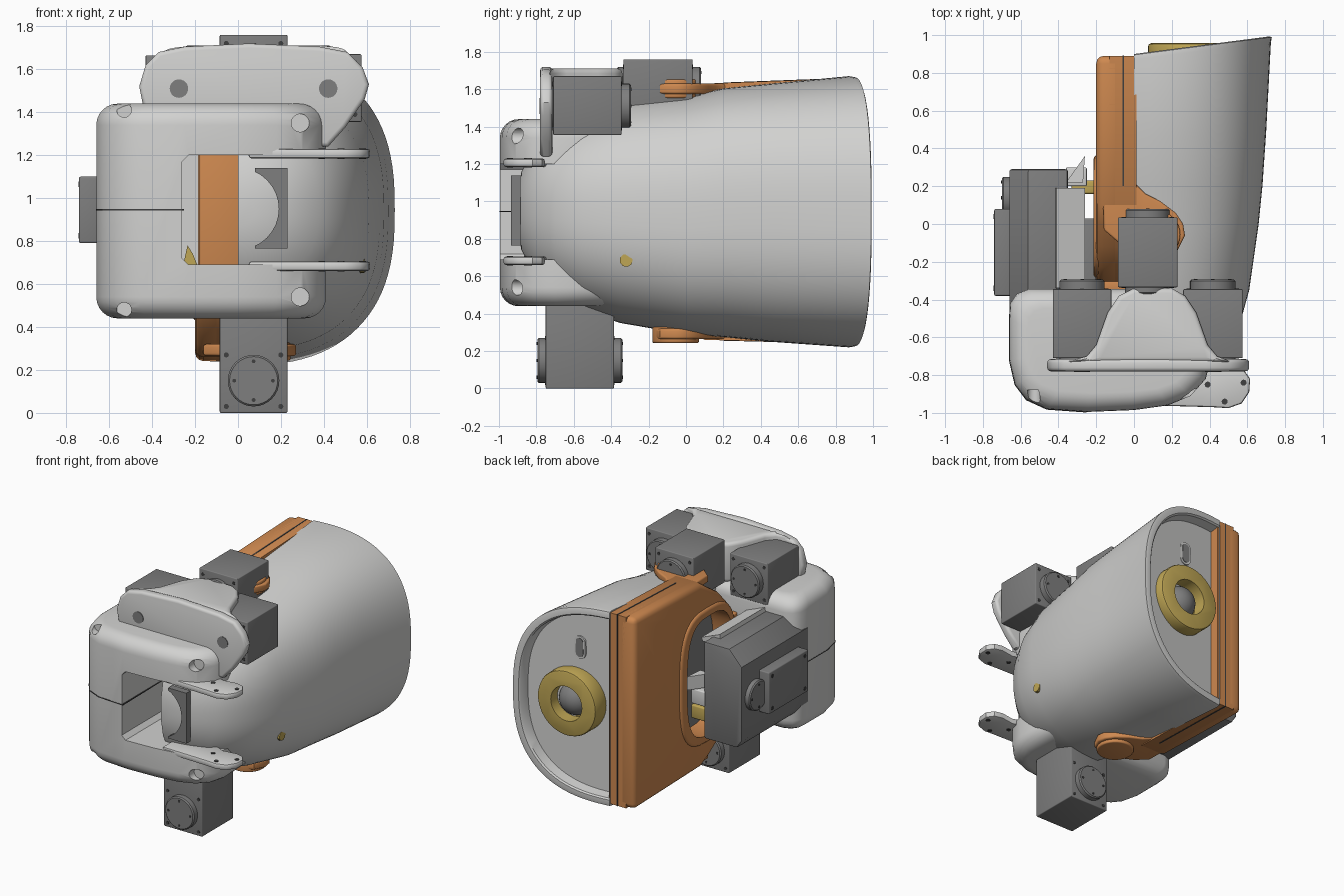
import bpy, bmesh, math
from mathutils import Vector, Matrix

if "Cube" in bpy.data.objects:
    bpy.data.objects.remove(bpy.data.objects["Cube"])


def material(name, r, g, b):
    m = bpy.data.materials.new(name)
    m.use_nodes = True
    m.diffuse_color = (r, g, b, 1)
    m.node_tree.nodes["Principled BSDF"].inputs["Base Color"].default_value = (r, g, b, 1)
    return m


LIGHT = material("light grey", .64, .64, .63)
DARK = material("motor grey", .21, .21, .21)
ORANGE = material("orange", .62, .25, .08)
GOLD = material("gold", .52, .38, .09)
BLACK = material("bolt black", .05, .05, .05)
parts = []


def finish(name, bm, mat):
    bmesh.ops.recalc_face_normals(bm, faces=bm.faces)
    me = bpy.data.meshes.new(name)
    bm.to_mesh(me)
    bm.free()
    me.materials.append(mat)
    ob = bpy.data.objects.new(name, me)
    bpy.context.collection.objects.link(ob)
    parts.append(ob)
    return ob


def apply(ob, kind, **settings):
    mod = ob.modifiers.new(kind, kind)
    for key, value in settings.items():
        setattr(mod, key, value)
    bpy.context.view_layer.objects.active = ob
    bpy.ops.object.modifier_apply(modifier=mod.name)


def loft(name, loops, mat):
    """Skin a stack of closed loops and cap both ends."""
    bm = bmesh.new()
    rings = [[bm.verts.new(p) for p in loop] for loop in loops]
    for a, b in zip(rings, rings[1:]):
        for i in range(len(a)):
            j = (i + 1) % len(a)
            bm.faces.new((a[i], a[j], b[j], b[i]))
    bm.faces.new(rings[0])
    bm.faces.new(rings[-1])
    return finish(name, bm, mat)


def prism(name, pts, axis, lo, hi, mat, bevel=0, segments=3):
    """Extrude a flat outline along an axis, optionally with rounded edges."""
    place = {"x": lambda a, b, t: (t, a, b), "y": lambda a, b, t: (a, t, b),
             "z": lambda a, b, t: (a, b, t)}[axis]
    ob = loft(name, [[place(a, b, t) for a, b in pts] for t in (lo, hi)], mat)
    if bevel:
        apply(ob, "BEVEL", width=bevel, segments=segments, limit_method="ANGLE",
              angle_limit=math.radians(50), use_clamp_overlap=False)
    return ob


def box(name, x, y, z, mat, bevel=0):
    return prism(name, [(x[0], y[0]), (x[1], y[0]), (x[1], y[1]), (x[0], y[1])],
                 "z", z[0], z[1], mat, bevel)


def power(v, e):
    return math.copysign(abs(v) ** e, v)


def oval(a, b, ra, rb, e=1, n=32):
    """Ellipse outline; a smaller exponent makes it squarer."""
    return [(a + ra * power(math.cos(math.tau * i / n), e),
             b + rb * power(math.sin(math.tau * i / n), e)) for i in range(n)]


def circle(a, b, r, n=32):
    return oval(a, b, r, r, 1, n)


def cut(ob, cutter):
    cutter.hide_render = True
    apply(ob, "BOOLEAN", object=cutter, operation="DIFFERENCE", solver="EXACT")
    parts.remove(cutter)
    bpy.data.objects.remove(cutter)


def flange(name, a, b, axis, lo, hi, face, r=.12):
    """Round motor horn with a ring of bolts on its outer face."""
    prism(name, circle(a, b, r), axis, lo, hi, DARK, .008, 1)
    for i, (p, q) in enumerate(circle(a, b, r * .75, 4)):
        prism(f"{name}_bolt_{i}", circle(p, q, .009, 10), axis, face - .003, face + .003, BLACK)


# Main shell: squarish half-oval sections lofted along y, with a recessed back wall
SECTIONS = [(-.905, .08, .08, .95), (-.88, .23, .21, .95), (-.8, .38, .36, .95),
            (-.7, .475, .45, .945), (-.55, .555, .525, .94), (-.35, .61, .59, .94),
            (0, .66, .635, .925), (.2, .68, .665, .94), (.45, .7, .69, .94),
            (.87, .725, .725, .945), (.895, .73, .72, .945), (.9, .715, .705, .945),
            (.9, .685, .675, .945), (.89, .675, .665, .945), (.82, .665, .655, .945)]
rings = []
for y, rx, rz, zc in SECTIONS:
    e = .78 + .12 * max(0, -y)
    ring = []
    for i in range(49):
        t = math.pi * (i / 48 - .5)
        x = rx * max(math.cos(t), 0) ** e
        slant = .13 * x if y > .8 else .06 * x if y > .4 else 0
        ring.append((x, y + slant, zc + rz * power(math.sin(t), e)))
    rings.append(ring)
loft("main_shell", rings, LIGHT)

# Back ring, its lens and the slot in the back wall
ring = prism("back_ring", circle(.315, .925, .24, 48), "y", .8, .957, GOLD, .015, 2)
cut(ring, prism("ring_hole", circle(.315, .925, .128, 40), "y", .86, 1.1, GOLD))
bm = bmesh.new()
bmesh.ops.create_uvsphere(bm, u_segments=32, v_segments=16, radius=.122,
                          matrix=Matrix.Translation(Vector((.315, .83, .925))))
finish("ring_lens", bm, DARK)
for name, r, y, mat in (("back_slot_rim", .045, .864, LIGHT), ("back_slot", .03, .868, DARK)):
    slot = [(a, b + (.04 if b > 1.32 else -.04)) for a, b in circle(.27, 1.32, r, 24)]
    prism(name, slot, "y", y - .02, y, mat)
prism("shell_pin", circle(-.32, .685, .035, 9), "x", .5, .59, GOLD)

# Side frame: two layered panels with a rimmed opening
OUTLINE = [(.89, 1.66), (.1, 1.63), (0, 1.56), (-.12, 1.48), (-.23, 1.36), (-.33, 1.2),
           (-.33, .69), (-.23, .5), (-.12, .39), (0, .31), (.1, .26), (.89, .24)]
HOLE = oval(.02, .93, .27, .44, .65, 40)
for name, lo, hi, rnd in (("outer_panel", -.2, -.06, .04), ("inner_panel", -.13, .012, 0)):
    panel = prism(name, OUTLINE, "x", lo, hi, ORANGE, rnd)
    cut(panel, prism("panel_cutter", HOLE, "x", -.4, .2, ORANGE))
seam = prism("panel_seam", [(.28 + (y - .28) * 1.003, .95 + (z - .95) * 1.003) for y, z in OUTLINE],
             "x", -.062, -.052, BLACK)
cut(seam, box("seam_cutter", (-.2, .1), (-.5, .2), (0, 2), BLACK))
prism("opening_back", HOLE, "x", -.05, -.02, DARK)
rim = prism("opening_rim", oval(.03, .93, .335, .5, .65, 40), "x", -.215, -.15, ORANGE, .025)
cut(rim, prism("rim_cutter", HOLE, "x", -.4, .2, ORANGE))
box("front_strip", (-.18, .015), (-.36, -.3), (.66, 1.24), ORANGE, .01)

# Pivot arms above and below
ARM = [(-.17, .35), (-.03, .3), (.0, .22), (.06, .16), (.14, .12), (.22, .06), (.26, 0),
       (.27, -.06), (.23, -.14), (.14, -.18), (.04, -.16), (-.08, -.1), (-.16, -.03)]
for side, lo, hi in (("upper", 1.575, 1.63), ("lower", .265, .32)):
    prism(f"{side}_pivot_arm", ARM, "z", lo, hi, ORANGE, .012)
    prism(f"{side}_pivot_disc", circle(.12, -.055, .125), "z", lo - .022, hi + .022, ORANGE, .01)

# Front clamp: pillow-edged body with an open window and screw holes
PLAN = [(-.56, -.345), (-.62, -.37), (-.655, -.42), (-.66, -.5), (-.66, -.72), (-.63, -.85),
        (-.57, -.93), (-.46, -.98), (-.25, -.995), (.0, -.985), (.18, -.96), (.3, -.91),
        (.38, -.82), (.41, -.7), (.4, -.4), (.36, -.345)]
layers = []
for s in (-1, 1):
    for k in range(7):
        a = math.pi / 12 * (6 - k if s < 0 else k)
        inset = .1 * (1 - math.cos(a))
        layers.append([(-.125 + (x + .125) * (1 - inset / .535), -.67 + (y + .67) * (1 - inset / .325),
                        .94 + s * (.4 + .1 * math.sin(a))) for x, y in PLAN])
clamp = loft("front_clamp", layers, LIGHT)
cut(clamp, prism("window_cutter", [(-.26, .72), (-.23, .69), (.8, .69), (.8, 1.2), (-.23, 1.2),
                                   (-.26, 1.17)], "y", -1.2, 0, LIGHT))
for s in (1, -1):
    for x, h, r, y in ((.29, .405, .042, -.87), (-.53, .465, .034, -.88)):
        cut(clamp, prism("screw_cutter", circle(x, .945 + s * h, r, 20), "y", -1.2, y, LIGHT))
EDGE = [p for p in PLAN if p[0] <= -.25]
prism("clamp_seam", [(x * 1.003, y * 1.003) for x, y in EDGE] + [(-.258, -.4)],
      "z", .943, .949, BLACK)
FINGER = [(.05, -.96), (.25, -.965), (.42, -.97), (.5, -.975), (.57, -.95), (.61, -.89),
          (.615, -.82), (.58, -.77), (.52, -.755), (.42, -.77), (.3, -.72), (.05, -.72)]
for side, s in (("upper", 1), ("lower", -1)):
    mid = .945 + s * .262
    prism(f"{side}_finger", FINGER, "z", mid - .022, mid + .022, LIGHT, .012, 2)
    for i, (x, y) in enumerate(((.39, -.85), (.58, -.84), (.48, -.94))):
        prism(f"{side}_finger_hole_{i}", circle(x, y, .016, 12), "z", mid - .025, mid + .025, BLACK)

# Stop plate and the lining seen through the window
stop = box("stop_plate", (.08, .23), (-.935, -.885), (.765, 1.14), DARK)
cut(stop, prism("stop_cutter", circle(0, .95, .19), "y", -1.1, 0, DARK))
box("window_lining", (-.32, -.185), (-.5, -.46), (.66, 1.24), LIGHT)
prism("gold_wedge", [(-.255, .69), (-.19, .69), (-.21, .74), (-.235, .78)], "y", -.53, -.5, GOLD)

# Upper holder: face plate and hood
FACE = [(-.46, 1.52), (-.43, 1.62), (-.37, 1.68), (-.25, 1.705), (.05, 1.72), (.38, 1.705),
        (.51, 1.68), (.58, 1.61), (.61, 1.53), (.59, 1.46), (.5, 1.33), (.42, 1.24), (.3, 1.24),
        (-.3, 1.3), (-.44, 1.42)]
prism("holder_face", FACE, "y", -.78, -.715, LIGHT, .02)
HOOD = [(-.36, -.73), (-.25, -.7), (-.2, -.64), (-.14, -.47), (-.08, -.38), (0, -.34),
        (.2, -.34), (.27, -.38), (.33, -.47), (.39, -.64), (.44, -.7), (.52, -.73)]
prism("holder_hood", HOOD, "z", 1.42, 1.71, LIGHT, .025)
for i, x in enumerate((-.275, .42)):
    prism(f"holder_hole_{i}", circle(x, 1.51, .043, 24), "y", -.784, -.77, DARK)

# Box motors with round horns: name, x, y and z ranges, horn height, horn depths
MOTORS = [("holder_motor_right", (-.43, -.12), (-.71, -.345), (1.355, 1.665), 1.51, .03, .05),
          ("holder_motor_left", (.26, .575), (-.71, -.345), (1.355, 1.67), 1.51, .03, .05),
          ("top_motor", (-.085, .23), (-.335, .035), (1.44, 1.76), 1.6, .035, .045),
          ("bottom_motor", (-.085, .23), (-.75, -.385), (0, .46), .15, .045, .045)]
for name, x, y, z, h, front, back in MOTORS:
    box(name, x, y, z, DARK, .006)
    mid = (x[0] + x[1]) / 2
    flange(f"{name}_back_horn", mid, h, "y", y[1] - .02, y[1] + back, y[1] + back)
    flange(f"{name}_front_horn", mid, h, "y", y[0] - front, y[0] + .02, y[0] - front)
    for i in range(4):
        px = mid + .127 * (1 if i % 2 else -1)
        pz = h + .12 * (1 if i > 1 else -1)
        prism(f"{name}_screw_{i}", circle(px, pz, .012, 10), "y", y[0] - .003, y[1] + .003, BLACK)

# Side drive: chamfered housing with a flanged box on its outer face
HOUSING = [(-.66, .65), (-.62, .59), (-.35, .59), (-.35, 1.31), (-.56, 1.31), (-.66, 1.2)]
prism("side_drive", HOUSING, "y", -.5, .29, DARK, .012, 2)
box("side_drive_box", (-.74, -.64), (-.38, .08), (.79, 1.1), DARK, .008)
flange("side_drive_horn", .14, .945, "x", -.7, -.6, -.7, .11)
for i in range(4):
    prism(f"side_drive_screw_{i}", circle(-.15 + (.19 if i % 2 else -.19),
          .945 + (.12 if i > 1 else -.12), .014, 10), "x", -.743, -.7, BLACK)
box("drive_link", (-.36, -.2), (-.45, .03), (.7, 1.2), DARK, .01)
prism("drive_cover", [(-.42, 1.29), (-.27, 1.25), (-.26, 1.28), (-.41, 1.34)], "y", -.34, .19, LIGHT)
prism("cover_tip", [(-.36, .22), (-.27, .22), (-.26, .36)], "z", .95, 1.05, LIGHT)
box("small_latch", (-.36, -.25), (.2, .3), (.83, .94), LIGHT, .008)
box("gold_stop", (-.33, -.2), (.16, .23), (.68, .78), GOLD, .01)

# Smooth the rounded parts and keep the edges sharp
bpy.ops.object.select_all(action="DESELECT")
for ob in parts:
    ob.select_set(True)
bpy.context.view_layer.objects.active = parts[0]
bpy.ops.object.shade_smooth_by_angle(angle=math.radians(35))
